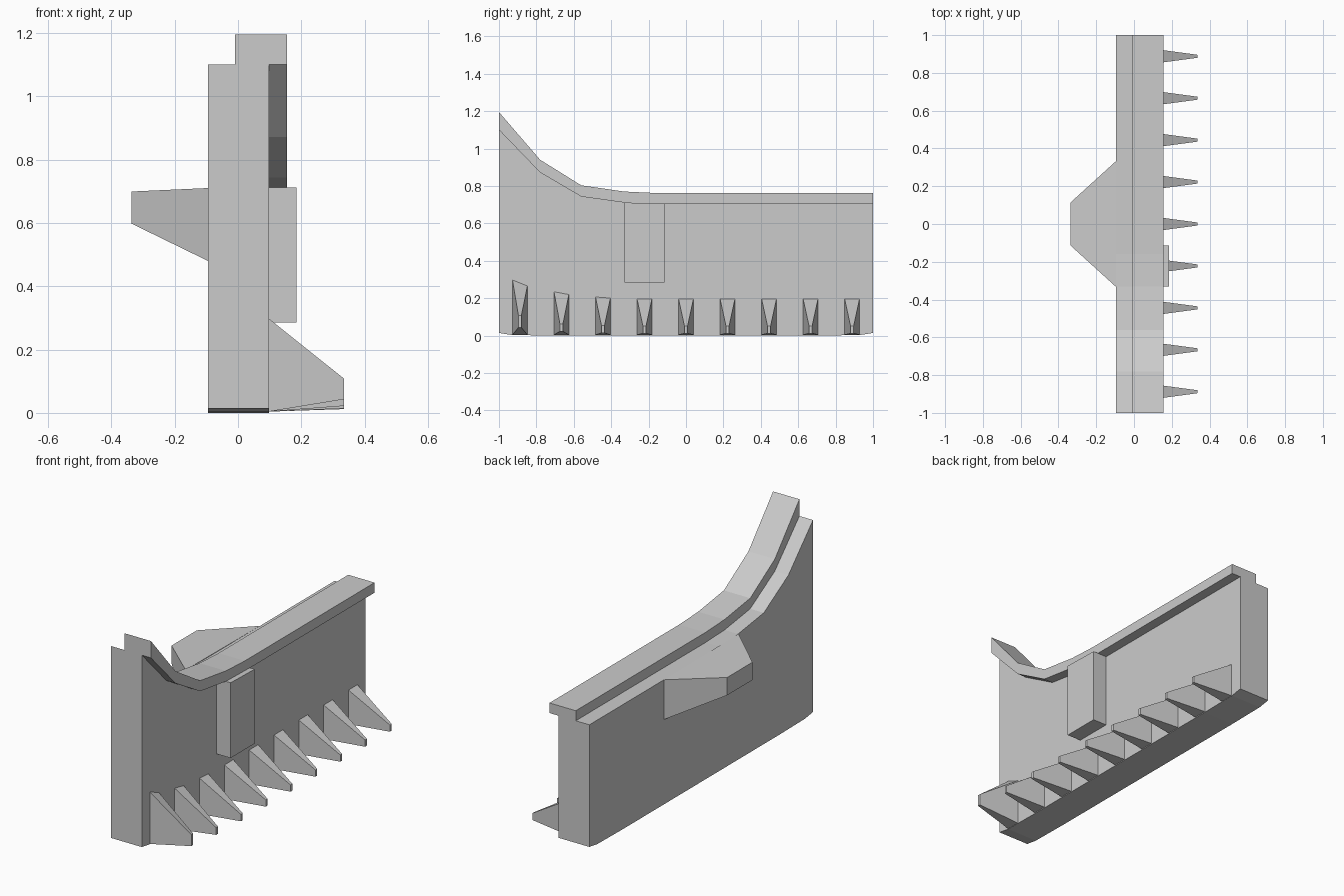
import bpy
import bmesh

cube = bpy.data.objects.get("Cube")
if cube:
    bpy.data.objects.remove(cube, do_unlink=True)

GREY = (0.6, 0.6, 0.6, 1.0)
stone = bpy.data.materials.new("light grey")
stone.use_nodes = True
stone.diffuse_color = GREY
stone.node_tree.nodes["Principled BSDF"].inputs["Base Color"].default_value = GREY


def loft(name, start, end):
    """Closed solid joining two matching loops of points."""
    bm = bmesh.new()
    a = [bm.verts.new(p) for p in start]
    b = [bm.verts.new(p) for p in end]
    bm.faces.new(a)
    bm.faces.new(b[::-1])
    for i in range(len(a)):
        j = (i + 1) % len(a)
        bm.faces.new((a[j], a[i], b[i], b[j]))
    bmesh.ops.recalc_face_normals(bm, faces=bm.faces)
    mesh = bpy.data.meshes.new(name)
    bm.to_mesh(mesh)
    bm.free()
    mesh.materials.append(stone)
    obj = bpy.data.objects.new(name, mesh)
    bpy.context.collection.objects.link(obj)
    return obj


def prism(name, x0, x1, profile):
    """Side profile (y, z) extruded across x."""
    return loft(name, [(x0, y, z) for y, z in profile],
                [(x1, y, z) for y, z in profile])


def section(x, y, half, low, top_front, top_back):
    """Four-point section across y at a given x."""
    return [(x, y - half, low), (x, y + half, low),
            (x, y + half, top_back), (x, y - half, top_front)]


# Wall with a top edge that sweeps up at the front
wall_top = [(-1, 1.10), (-0.78, 0.872), (-0.56, 0.743),
            (-0.33, 0.711), (-0.16, 0.705), (1, 0.705)]
wall_base = [(1, 0.014), (0.93, 0.003), (0.7, 0), (-0.7, 0),
             (-0.93, 0.003), (-1, 0.014)]
prism("wall", -0.095, 0.098, wall_top + wall_base)

# Overhanging rail following the wall top
rail_top = [(-1, 1.195), (-0.78, 0.94), (-0.56, 0.803),
            (-0.33, 0.77), (-0.16, 0.762), (1, 0.762)]
prism("rail", -0.01, 0.155, rail_top + wall_top[::-1])

# Upright block under the rail
prism("upright_block", 0.09, 0.185,
      [(-0.33, 0.285), (-0.115, 0.285), (-0.115, 0.706), (-0.33, 0.711)])

# Tapered ledge on the opposite face
loft("ledge", section(-0.095, 0, 0.333, 0.48, 0.71, 0.705),
     section(-0.337, 0, 0.113, 0.598, 0.699, 0.699))

# Row of tapered spikes, the front ones taller
# Each entry: root top front, root top back, tip bottom, tip top
raised = [(0.298, 0.266, 0.043, 0.108), (0.235, 0.22, 0.022, 0.063),
          (0.207, 0.201, 0.014, 0.053)]
regular = (0.197, 0.197, 0.012, 0.05)
for i in range(9):
    y = (i - 4) * 0.222
    front, back, tip_low, tip_top = raised[i] if i < len(raised) else regular
    loft(f"spike_{i + 1}", section(0.097, y, 0.04, 0.004, front, back),
         section(0.335, y, 0.008, tip_low, tip_top, tip_top))
